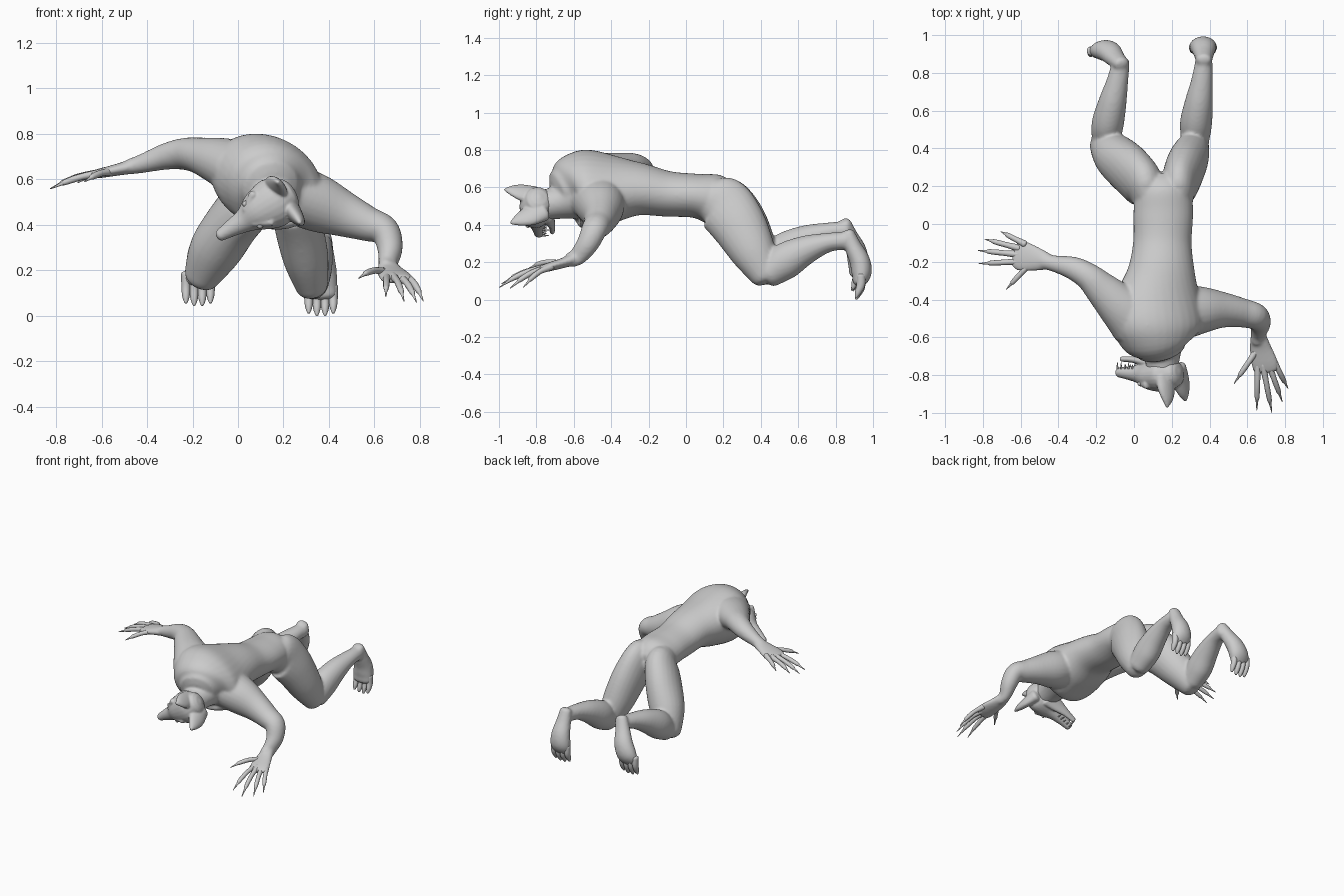
import bpy, bmesh, math
from mathutils import Vector, Matrix


def spline(p, k, t):
    # Catmull-Rom through stations of any dimension
    a, b, c, d = p[max(k - 1, 0)], p[k], p[k + 1], p[min(k + 2, len(p) - 1)]
    return [0.5 * (2 * q + (r - o) * t + (2 * o - 5 * q + 4 * r - s) * t * t
                   + (3 * q - o - 3 * r + s) * t ** 3) for o, q, r, s in zip(a, b, c, d)]


def loft(bm, stations, side, sub=5, n=24, cap=0.6):
    # stations: x, y, z, half width, half thickness, optional roll in degrees
    st = [list(s) + [0] * (6 - len(s)) for s in stations]
    pts = [spline(st, k, i / sub) for k in range(len(st) - 1) for i in range(sub)] + [st[-1]]
    pos = [Vector(p[:3]) for p in pts]
    rings = []

    def ring(c, s, u, a, b):
        rings.append([bm.verts.new(c + s * (a * math.cos(2 * math.pi * j / n))
                                   + u * (b * math.sin(2 * math.pi * j / n))) for j in range(n)])

    for i, p in enumerate(pts):
        t = (pos[min(i + 1, len(pos) - 1)] - pos[max(i - 1, 0)]).normalized()
        s = Vector(side)
        s = (s - t * s.dot(t)).normalized()
        s = Matrix.Rotation(math.radians(p[5]), 3, t) @ s
        u = t.cross(s)
        a, b = p[3], p[4]
        h = min(a, b) * cap
        if i == 0:
            for g in (85, 55, 28):
                g = math.radians(g)
                ring(pos[i] - t * h * math.sin(g), s, u, a * math.cos(g), b * math.cos(g))
        ring(pos[i], s, u, a, b)
        if i == len(pts) - 1:
            for g in (28, 55, 85):
                g = math.radians(g)
                ring(pos[i] + t * h * math.sin(g), s, u, a * math.cos(g), b * math.cos(g))
    for q, r in zip(rings, rings[1:]):
        for j in range(n):
            bm.faces.new((q[j], q[(j + 1) % n], r[(j + 1) % n], r[j]))
    bm.faces.new(rings[0][::-1])
    bm.faces.new(rings[-1])


def finish(bm, name, voxel=0, smooth=6):
    bmesh.ops.recalc_face_normals(bm, faces=bm.faces)
    for f in bm.faces:
        f.smooth = True
    me = bpy.data.meshes.new(name)
    bm.to_mesh(me)
    bm.free()
    ob = bpy.data.objects.new(name, me)
    bpy.context.collection.objects.link(ob)
    if voxel:
        m = ob.modifiers.new("blend", 'REMESH')
        m.mode, m.voxel_size, m.use_smooth_shade = 'VOXEL', voxel, True
        m = ob.modifiers.new("soften", 'SMOOTH')
        m.factor, m.iterations = 0.5, smooth
    return ob


X, Y = (1, 0, 0), (0, 1, 0)
body = bmesh.new()

# Torso, rolled at the chest so the reaching shoulder is higher
loft(body, [(.155, .21, .51, .11, .11), (.155, .15, .535, .15, .135), (.155, .05, .555, .158, .118),
            (.15, -.1, .565, .155, .122, -3), (.145, -.25, .59, .18, .14, -12),
            (.13, -.4, .59, .235, .175, -22), (.125, -.53, .59, .255, .2, -26),
            (.13, -.61, .585, .21, .185, -24), (.14, -.655, .57, .14, .14, -12)], X, 5, 32, .4)
# Neck
loft(body, [(.15, -.58, .55, .14, .13), (.15, -.68, .52, .1, .09), (.15, -.8, .5, .08, .08)], X)

# Thighs and buttocks
loft(body, [(.075, .14, .54, .085, .12), (.055, .2, .505, .105, .155), (-.015, .28, .42, .115, .148),
            (-.1, .36, .29, .115, .122), (-.16, .425, .175, .08, .088)], X)
loft(body, [(.23, .14, .54, .085, .12), (.238, .2, .505, .095, .155), (.265, .28, .40, .105, .148),
            (.298, .36, .255, .1, .122), (.325, .43, .13, .072, .085)], X)

# Shins and hanging feet, same profile moved and leaned for each leg
shin = [(0, .44, .14, .073, .08), (.003, .53, .205, .085, .098), (.018, .64, .265, .075, .078),
        (.035, .76, .305, .057, .052), (.045, .86, .315, .046, .048)]
foot = [(.045, .868, .355, .042, .034), (.045, .895, .28, .052, .046), (.043, .93, .205, .066, .055),
        (.04, .938, .14, .073, .054), (.04, .925, .09, .068, .036)]
toes = bmesh.new()
for x0, dz, lean, splay in ((.325, 0, 0, 0), (-.15, .055, .035, -.1)):
    loft(body, [(x + x0 + lean * (y - .44) / .4, y, z + dz, a, b) for x, y, z, a, b in shin], X)
    loft(body, [(x + x0 + lean + splay * (.35 - z) / .25, y - dz * .35, z + dz, a, b)
                for x, y, z, a, b in foot], X)
    cx = x0 + lean + splay + .04
    for i in range(4):
        x = cx - .054 + .036 * i
        e = .01 * abs(i - 1.5)
        y = -dz * .35
        loft(toes, [(x, .935 + y, .13 + dz, .021, .024), (x, .935 + y, .065 + dz * .9 + e, .02, .023),
                    (x, .92 + y, .025 + dz * .8 + e, .016, .017),
                    (x, .91 + y, .0 + dz * .8 + e, .007, .008)], X, 4, 12)
finish(toes, "toes")

# Supporting arm
loft(body, [(.24, -.47, .54, .15, .13), (.36, -.455, .49, .125, .125), (.47, -.455, .445, .095, .1),
            (.57, -.47, .405, .078, .078), (.645, -.49, .375, .07, .064), (.668, -.525, .30, .06, .056),
            (.66, -.575, .235, .05, .042), (.658, -.62, .21, .045, .034)], (.25, .95, .1))
# Reaching arm
loft(body, [(.0, -.5, .65, .15, .125), (-.08, -.43, .68, .12, .105), (-.17, -.345, .705, .092, .08),
            (-.24, -.28, .712, .073, .07), (-.32, -.235, .70, .062, .058), (-.42, -.21, .67, .044, .042),
            (-.48, -.195, .655, .042, .034)], (.5, .8, 0))
# Palms
loft(body, [(.658, -.59, .22, .042, .034), (.67, -.66, .195, .06, .027), (.692, -.74, .172, .072, .023),
            (.7, -.78, .16, .066, .018)], (1, -.15, 0))
loft(body, [(-.45, -.2, .66, .042, .034), (-.52, -.185, .645, .066, .027), (-.59, -.17, .63, .082, .022),
            (-.63, -.16, .622, .07, .018)], (.1, 1, 0))

# Clawed fingers: knuckle to tip with a slight arch
fingers = bmesh.new()


def finger(base, tip, side, arch):
    b, t = Vector(base), Vector(tip)
    st = []
    for f, r, h in ((-.2, .019, -.2), (.0, .017, .3), (.25, .0145, .9), (.48, .0145, 1), (.7, .012, .8),
                    (.76, .0075, .6), (1, .002, 0)):
        st.append((*(b.lerp(t, f) + Vector((0, 0, arch * h))), r, r))
    loft(fingers, st, side, 3, 12)


for b, t in (((.655, -.775, .16), (.65, -.985, .085)), ((.69, -.785, .16), (.73, -.998, .065)),
             ((.725, -.775, .155), (.785, -.94, .06)), ((.75, -.745, .16), (.815, -.87, .065)),
             ((.635, -.69, .19), (.53, -.845, .165))):
    finger(b, t, X, .018)
for b, t in (((-.60, -.095, .63), (-.705, -.04, .585)), ((-.64, -.12, .62), (-.79, -.08, .575)),
             ((-.645, -.158, .618), (-.825, -.14, .56)), ((-.63, -.2, .62), (-.822, -.21, .56)),
             ((-.57, -.23, .63), (-.675, -.345, .59))):
    finger(b, t, Y, .01)
finish(fingers, "fingers")

finish(body, "body", .009, 8)

# Head: skull with long muzzle, lower jaw, brows and ears
L = (.55, 0, -.82)
head = bmesh.new()
loft(head, [(.21, -.79, .53, .08, .075), (.16, -.8, .50, .112, .09), (.09, -.805, .46, .092, .075),
            (.03, -.795, .42, .055, .05), (-.03, -.79, .385, .038, .035), (-.08, -.785, .353, .026, .027)], L)
loft(head, [(.14, -.74, .48, .08, .04), (.07, -.73, .44, .058, .028), (0, -.718, .40, .032, .018),
            (-.065, -.715, .365, .02, .014)], L)
for k in (-1, 1):
    d = Vector(L) * k
    brow, inner = Vector((.11, -.85, .475)) + d * .075, Vector((.05, -.84, .435)) + d * .035
    loft(head, [(*brow, .02, .025), (*inner, .014, .016)], L, 4, 12)
loft(head, [(.16, -.81, .555, .06, .04), (.172, -.88, .572, .056, .028), (.177, -.93, .583, .036, .018),
            (.175, -.968, .588, .009, .008)], (.7, 0, -.7))
loft(head, [(.225, -.77, .475, .065, .045), (.25, -.84, .445, .06, .032), (.265, -.895, .425, .038, .022),
            (.272, -.935, .41, .009, .009)], (.6, .1, -.75))
finish(head, "head", .006, 4)

# Teeth along both sides of the open mouth
teeth = bmesh.new()
for k in (-1, 1):
    for i in range(5):
        f = i / 4
        c = Vector((.01, -.765, .41)).lerp(Vector((-.078, -.765, .357)), f) + Vector(L) * k * (.034 - .016 * f)
        tip = c + Vector((0, .034 if i in (1, 4) else .022, 0))
        loft(teeth, [(*c, .006, .006), (*tip, .001, .001)], X, 2, 8)
finish(teeth, "teeth")

# Eyes
for k, name in ((-1, "left_eye"), (1, "right_eye")):
    bm = bmesh.new()
    c = Vector((.065, -.845, .445)) + Vector(L) * k * .058
    bmesh.ops.create_uvsphere(bm, u_segments=16, v_segments=10, radius=.014, matrix=Matrix.Translation(c))
    finish(bm, name)
